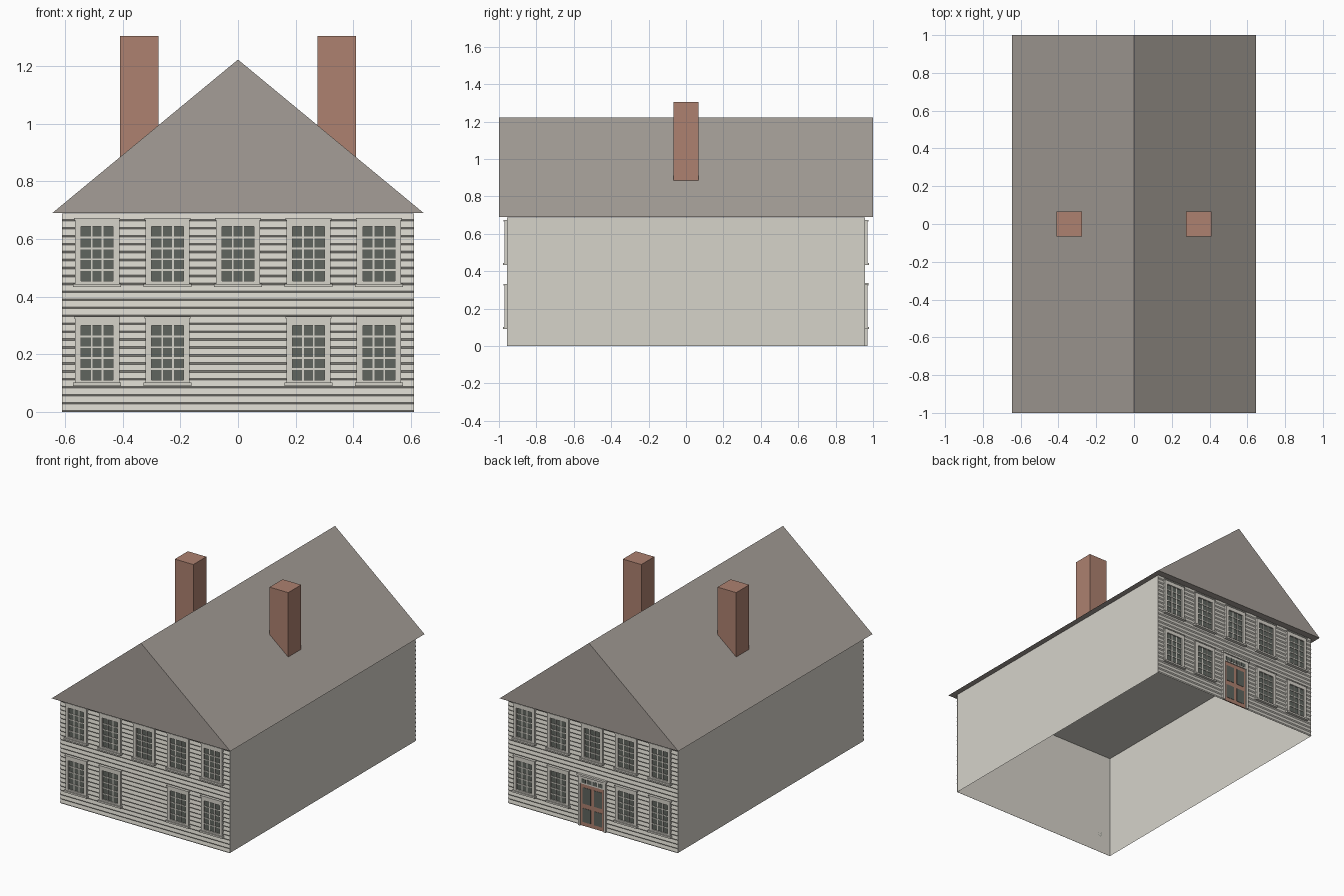
import bpy, bmesh, math
from mathutils import Matrix, Vector

if "Cube" in bpy.data.objects:
    bpy.data.objects.remove(bpy.data.objects["Cube"], do_unlink=True)


def material(name, hex_code):
    srgb = [int(hex_code[i:i + 2], 16) / 255 for i in (0, 2, 4)]
    col = [c / 12.92 if c < 0.04 else ((c + 0.055) / 1.055) ** 2.4 for c in srgb] + [1]
    m = bpy.data.materials.new(name)
    m.use_nodes = True
    m.diffuse_color = col
    m.node_tree.nodes["Principled BSDF"].inputs["Base Color"].default_value = col
    return m


WALL = material("cream_paint", "D6D3CA")
ROOF = material("grey_shingle", "A59E97")
BRICK = material("brick", "AD8170")
GLASS = material("dark_glass", "60655F")


def place(me, name, matrix):
    ob = bpy.data.objects.new(name, me)
    ob.matrix_world = matrix
    bpy.context.collection.objects.link(ob)
    return ob


def to_mesh(bm, name, *mats):
    me = bpy.data.meshes.new(name)
    bm.to_mesh(me)
    bm.free()
    for m in mats:
        me.materials.append(m)
    return me


def finish(bm, name, *mats, matrix=Matrix()):
    return place(to_mesh(bm, name, *mats), name, matrix)


def box(bm, x, y, z, mat=0):
    """Box between the (low, high) pairs x, y and z."""
    r = (x, y, z)
    size = Vector([b - a for a, b in r])
    mid = Vector([(a + b) / 2 for a, b in r])
    made = bmesh.ops.create_cube(bm, size=1, matrix=Matrix.Translation(mid) @ Matrix.Diagonal(size).to_4x4())
    for f in {f for v in made["verts"] for f in v.link_faces}:
        f.material_index = mat


def extrude_profile(bm, points, axis, low, high, closed):
    """Sweep a 2D profile (u, z) along the x or y axis."""
    def row(t):
        return [bm.verts.new((t, u, z) if axis == "x" else (u, t, z)) for u, z in points]
    a, b = row(low), row(high)
    n = len(points)
    for i in range(n if closed else n - 1):
        j = (i + 1) % n
        bm.faces.new((a[i], a[j], b[j], b[i]))
    if closed:
        bm.faces.new(a)
        bm.faces.new(b)
        bmesh.ops.recalc_face_normals(bm, faces=bm.faces)


HX, WALL_Y, EAVE = 0.61, 0.956, 0.69
BACK = Matrix.Rotation(math.pi, 4, "Z")

# House shell, open underneath
bm = bmesh.new()
box(bm, (-HX, HX), (-WALL_Y, WALL_Y), (0, EAVE - 0.002))
floor = [f for f in bm.faces if f.calc_center_median().z < 0.01]
bmesh.ops.delete(bm, geom=floor, context="FACES")
finish(bm, "house_walls", WALL)

# Gabled roof
bm = bmesh.new()
extrude_profile(bm, [(-0.645, EAVE), (0.645, EAVE), (0, 1.223)], "y", -1, 1, True)
finish(bm, "roof", ROOF)

# Chimneys
for side, name in ((-1, "right_chimney"), (1, "left_chimney")):
    bm = bmesh.new()
    c = side * 0.342
    box(bm, (c - 0.067, c + 0.067), (-0.067, 0.067), (0.8, 1.305))
    finish(bm, name, BRICK)

# Clapboard siding: each board leans out, then steps back under itself
COURSES = 25
step = EAVE / COURSES
profile = []
for i in range(COURSES):
    z = i * step
    profile += [(-WALL_Y - 0.001, z), (-WALL_Y - 0.006, z + 0.006)]
profile.append((-WALL_Y - 0.001, EAVE - 0.001))
bm = bmesh.new()
extrude_profile(bm, profile, "x", HX, -HX, False)
siding = finish(bm, "front_siding", WALL)
place(siding.data, "back_siding", BACK)

# Window: glass, glazing bars, casing, cap and sill, origin at pane centre
bm = bmesh.new()
w, h, cw, ct = 0.056, 0.094, 0.077, 0.118
box(bm, (-w, w), (-0.963, -WALL_Y), (-h, h), 1)
for s in (-1, 1):
    box(bm, sorted((s * w, s * cw)), (-0.971, -WALL_Y), (-h - 0.012, ct))
box(bm, (-w, w), (-0.971, -WALL_Y), (h, ct))
box(bm, (-w, w), (-0.971, -WALL_Y), (-h - 0.012, -h))
for i in (1, 2):
    x = -w + i * 2 * w / 3
    box(bm, (x - 0.003, x + 0.003), (-0.966, -0.962), (-h, h))
for i in range(1, 5):
    z = -h + i * 2 * h / 5
    box(bm, (-w, w), (-0.9665, -0.962), (z - 0.003, z + 0.003))
box(bm, (-0.08, 0.08), (-0.975, -WALL_Y), (ct, ct + 0.007))
box(bm, (-0.083, 0.083), (-0.979, -WALL_Y), (-h - 0.021, -h - 0.010))
window = to_mesh(bm, "window", WALL, GLASS)

# Five windows above and four below, on front and back
for face, turn in (("front", Matrix()), ("back", BACK)):
    for level, z in (("upper", 0.549), ("lower", 0.206)):
        for i in range(-2, 3):
            if level == "upper" or i != 0:
                place(window, f"{face}_{level}_window_{i + 3}",
                      turn @ Matrix.Translation((i * 0.2445, 0, z)))

# Back door with glazed leaves, transom lights and casing
bm = bmesh.new()
W, TOP = 0.085, 0.275
box(bm, (-W, W), (-0.963, -WALL_Y), (0, TOP), 2)
for s in (-1, 1):
    box(bm, sorted((s * W, s * 0.1)), (-0.971, -WALL_Y), (0, 0.325))
    for low, high in ((0.025, 0.115), (0.145, 0.25)):
        box(bm, sorted((s * 0.012, s * 0.07)), (-0.965, -0.96), (low, high), 1)
box(bm, (-W, W), (-0.969, -WALL_Y), (TOP, 0.325))
for i in range(4):
    x = -0.06 + i * 0.04
    box(bm, (x - 0.016, x + 0.016), (-0.970, -0.968), (0.283, 0.308), 1)
box(bm, (-0.106, 0.106), (-0.977, -WALL_Y), (0.325, 0.338))
finish(bm, "back_door", WALL, GLASS, BRICK, matrix=BACK)
